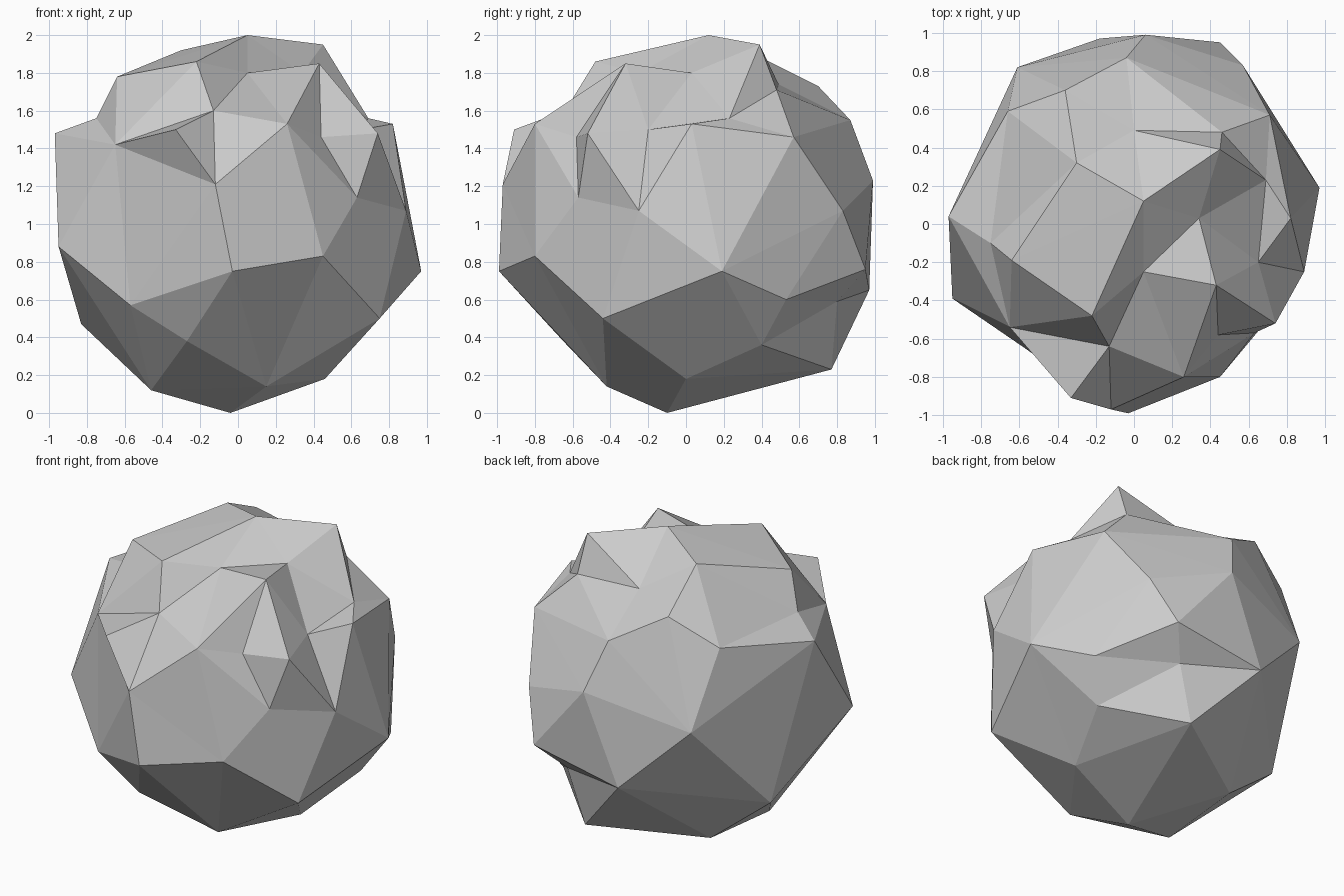
import bpy, bmesh
from mathutils import Vector

# Corner points of the rock, from the base upwards (x, y, z)
CORNERS = [
    (-.04, -.10, 0), (-.44, .37, .16), (-.46, -.22, .12), (.15, -.42, .14), (.46, 0, .18),
    (.2, .77, .23), (-.27, -.65, .38), (.75, -.44, .5), (.75, .53, .6), (.62, .4, .36),
    (-.83, .3, .47), (-.57, -.65, .57), (-.03, -.99, .75), (.45, -.8, .83), (.31, .8, .59),
    (.97, .19, .75), (.89, -.25, 1.07), (.63, -.57, 1.14), (-.95, -.39, .88), (-.75, -.1, 1.56),
    (-.12, -.97, 1.21), (-.33, -.91, 1.5), (-.13, -.64, 1.6), (-.65, -.54, 1.42), (.26, -.8, 1.53),
    (.43, -.32, 1.85), (.44, -.58, 1.46), (.74, -.52, 1.48), (-.22, -.48, 1.86), (-.64, -.19, 1.78),
    (-.97, .04, 1.48), (.82, .03, 1.53), (.65, -.2, 1.5), (.69, .23, 1.56), (.34, .03, 1.8),
    (.05, -.25, 1.8), (.05, .12, 2), (.45, .39, 1.95), (-.3, .32, 1.92), (.46, .48, 1.71),
    (0, .49, 1.74), (.71, .57, 1.46), (-.36, .70, 1.73), (-.04, .87, 1.55), (.57, .83, 1.07),
    (.06, .99, 1.23), (.45, .95, .76), (-.18, .97, .65), (-.61, .82, 1.07), (-.66, .59, 1.56),
]
CENTRE = Vector((0, 0, 1))

# Skin the corners as if they lay on a round ball, so dents stay connected
bm = bmesh.new()
verts = [bm.verts.new((Vector(c) - CENTRE).normalized()) for c in CORNERS]
bmesh.ops.convex_hull(bm, input=verts)
bmesh.ops.triangulate(bm, faces=bm.faces[:])

# Turn the creases that run across the front dent and the right dent
for a, b in ((21, 24), (31, 34)):
    edge = bm.edges.get((verts[a], verts[b]))
    if edge:
        bmesh.ops.rotate_edges(bm, edges=[edge], use_ccw=False)

# Pull every corner to its real distance, making bumps and dents
for v, c in zip(verts, CORNERS):
    v.co = c
bmesh.ops.recalc_face_normals(bm, faces=bm.faces[:])

# Flat-shaded rock
mesh = bpy.data.meshes.new("rock")
bm.to_mesh(mesh)
bm.free()
rock = bpy.data.objects.new("rock", mesh)
bpy.context.collection.objects.link(rock)
